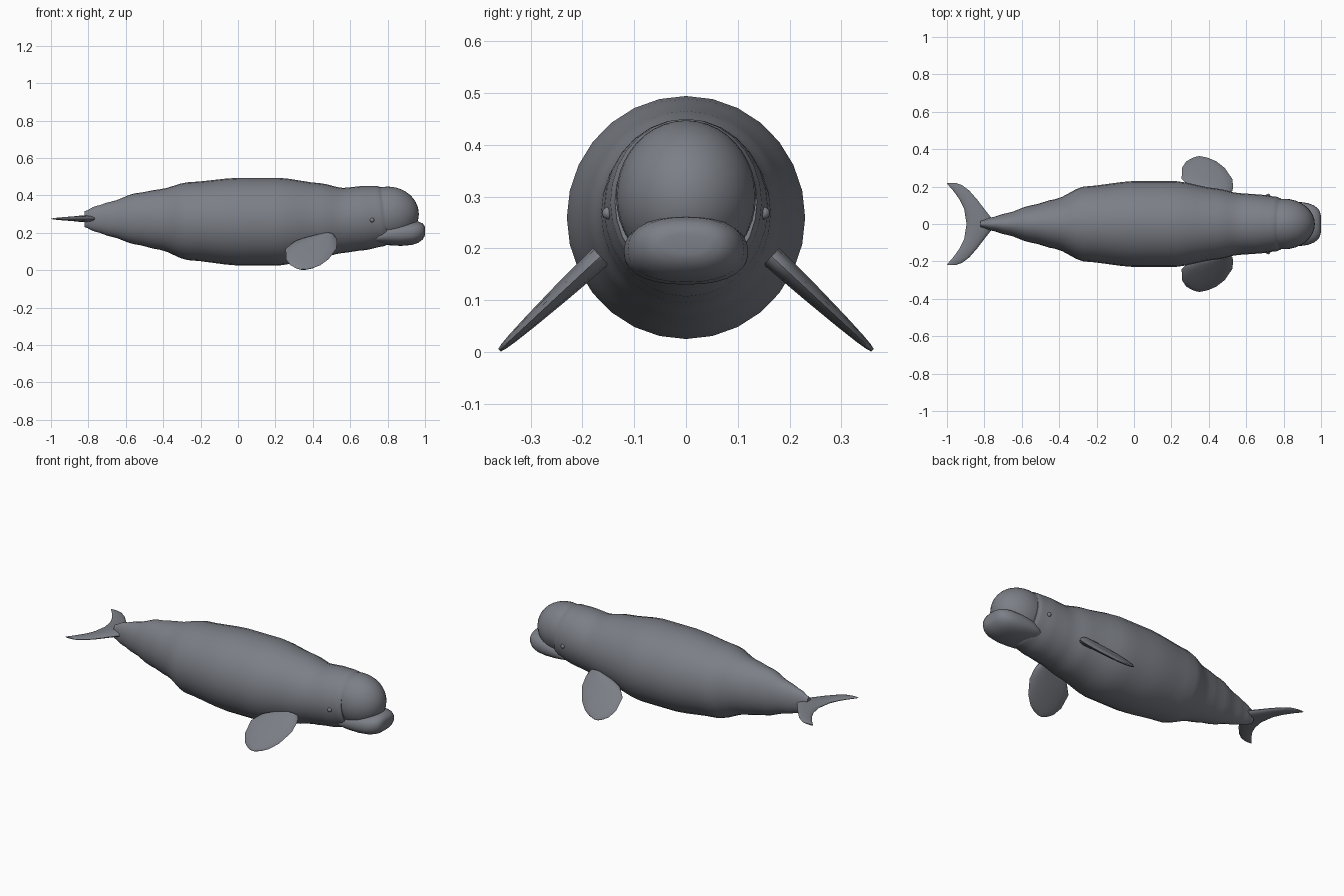
import bpy, bmesh
from math import sin, cos, pi, radians
from mathutils import Vector

cube = bpy.data.objects.get("Cube")
if cube:
    bpy.data.objects.remove(cube, do_unlink=True)

SKIN = (0.2, 0.212, 0.24, 1)
skin = bpy.data.materials.new("slate grey skin")
skin.use_nodes = True
skin.diffuse_color = SKIN
skin.node_tree.nodes["Principled BSDF"].inputs["Base Color"].default_value = SKIN


def finish(ob, angle=50):
    ob.data.materials.clear()
    ob.data.materials.append(skin)
    bpy.ops.object.select_all(action="DESELECT")
    ob.select_set(True)
    bpy.context.view_layer.objects.active = ob
    bpy.ops.object.shade_smooth_by_angle(angle=radians(angle))
    return ob


def loft(name, rings, angle=50):
    """Skin a list of equal-length point rings and cap both ends."""
    bm = bmesh.new()
    loops = [[bm.verts.new(p) for p in ring] for ring in rings]
    n = len(loops[0])
    for a, b in zip(loops, loops[1:]):
        for i in range(n):
            j = (i + 1) % n
            bm.faces.new((a[i], a[j], b[j], b[i]))
    bm.faces.new(loops[0])
    bm.faces.new(loops[-1])
    bmesh.ops.recalc_face_normals(bm, faces=bm.faces)
    me = bpy.data.meshes.new(name)
    bm.to_mesh(me)
    bm.free()
    ob = bpy.data.objects.new(name, me)
    bpy.context.collection.objects.link(ob)
    return finish(ob, angle)


def refine(stations, steps, ease):
    """Insert stations, easing between them so the outline gently ripples."""
    out = []
    for a, b in zip(stations, stations[1:]):
        for k in range(steps):
            t = k / steps
            e = t + ease * (t * t * (3 - 2 * t) - t)
            out.append([a[0] + (b[0] - a[0]) * t]
                       + [p + (q - p) * e for p, q in zip(a[1:], b[1:])])
    return out + [list(stations[-1])]


def oval(x, top, bottom, half, n, power=1.0, tilt=0.0):
    """Cross-section across the body; a power below 1 squares it off."""
    mid, h = (top + bottom) / 2, (top - bottom) / 2
    ring = []
    for i in range(n):
        a = 2 * pi * i / n
        s, c = sin(a), cos(a)
        y = half * abs(s) ** power * (1 if s > 0 else -1)
        z = h * abs(c) ** power * (1 if c > 0 else -1)
        ring.append(Vector((x - tilt * z, y, mid + z)))
    return ring


def blade(place, lead, trail, thick, n=14):
    """Lens-shaped fin section; place maps chord x and thickness to space."""
    mid, half = (lead + trail) / 2, (lead - trail) / 2
    return [place(mid + half * cos(2 * pi * i / n), thick / 2 * sin(2 * pi * i / n))
            for i in range(n)]


# Body: x, top, bottom, half width
body = [(-.82, .315, .23, .018), (-.76, .343, .205, .036), (-.68, .366, .18, .058),
        (-.55, .411, .138, .1), (-.42, .432, .11, .133), (-.27, .47, .054, .2),
        (0, .494, .025, .23), (.22, .494, .025, .23), (.44, .465, .067, .19),
        (.56, .44, .092, .165), (.67, .45, .107, .158), (.76, .45, .128, .146),
        (.785, .443, .137, .137)]
loft("body", [oval(*s, 28, tilt=.11 * min(1, max(0, (s[0] - .62) / .14)))
              for s in refine(body, 4, .6)])

# Lower jaw and lips
jaw = [(.715, .185, .15, .09), (.75, .215, .142, .112), (.8, .245, .134, .12),
       (.87, .258, .13, .12), (.93, .262, .135, .112), (.965, .26, .147, .098),
       (.988, .25, .165, .078), (.998, .236, .182, .055), (1, .225, .195, .03)]
loft("lower_jaw", [oval(*s, 28, power=.85) for s in refine(jaw, 2, 0)])

# Rounded forehead
bpy.ops.mesh.primitive_uv_sphere_add(segments=32, ring_count=20, radius=1,
                                     location=(.8, 0, .3))
forehead = bpy.context.object
forehead.name = "forehead"
forehead.scale = (.167, .135, .147)
finish(forehead)

# Flippers: distance from centre, leading x, trailing x, thickness
flipper = [(.165, .515, .44, .045), (.18, .527, .36, .044), (.2, .53, .3, .042),
           (.24, .526, .255, .037), (.3, .485, .256, .027), (.335, .44, .28, .019),
           (.352, .4, .31, .013), (.36, .365, .335, .007)]
for side, label in ((1, "left"), (-1, "right")):
    rings = []
    for y, lead, trail, thick in flipper:
        z = .18 - (y - .17) * .93
        rings.append(blade(lambda x, t: Vector((x, side * (y + t * .68), z + t * .73)),
                           lead, trail, thick))
    loft(label + "_flipper", rings)

    # Eyes
    bpy.ops.mesh.primitive_uv_sphere_add(segments=16, ring_count=10, radius=.012,
                                         location=(.717, side * .15, .268))
    eye = bpy.context.object
    eye.name = label + "_eye"
    finish(eye)

# Tail flukes: distance from centre, leading x, trailing x, thickness
fluke = [(0, -.75, -.895, .036), (.03, -.76, -.9, .034), (.08, -.8, -.908, .029),
         (.13, -.838, -.932, .024), (.18, -.882, -.968, .018),
         (.208, -.92, -.993, .012), (.218, -.95, -1, .006)]
span = [(-y, *rest) for y, *rest in reversed(fluke[1:])] + fluke
loft("tail_flukes", [blade(lambda x, t: Vector((x, y, .275 + t)), lead, trail, thick)
                     for y, lead, trail, thick in span])
